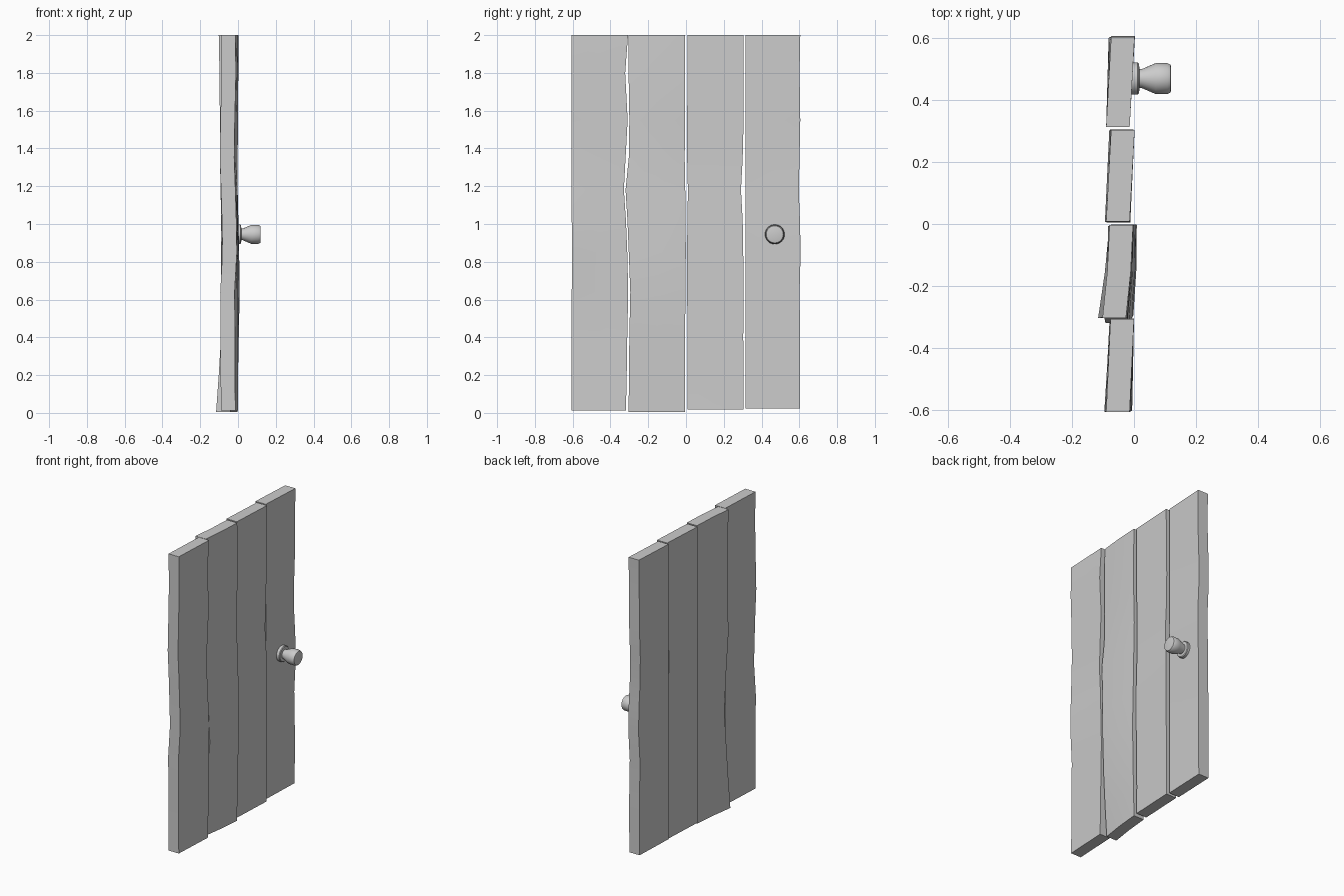
import bpy, bmesh, math

if "Cube" in bpy.data.objects:
    bpy.data.objects.remove(bpy.data.objects["Cube"])

Z = [0.0, 0.2, 0.4, 0.64, 0.85, 1.02, 1.18, 1.35, 1.55, 1.8, 2.0]
THICK = 0.076


def smooth(ob):
    bpy.ops.object.select_all(action='DESELECT')
    ob.select_set(True)
    bpy.context.view_layer.objects.active = ob
    bpy.ops.object.shade_smooth_by_angle(angle=math.radians(30))


def add_object(name, bm):
    bmesh.ops.recalc_face_normals(bm, faces=bm.faces)
    me = bpy.data.meshes.new(name)
    bm.to_mesh(me)
    bm.free()
    ob = bpy.data.objects.new(name, me)
    bpy.context.collection.objects.link(ob)
    smooth(ob)
    return ob


def plank(name, z0, y_left, y_right, dx_left, dx_right, bow=0.0):
    """Warped board: edge offsets are in thousandths, one per height level."""
    bm = bmesh.new()
    rings = []
    for i, z in enumerate(Z):
        z = z0 if i == 0 else z
        yl, yr = y_left[0] + y_left[1][i] / 1000, y_right[0] + y_right[1][i] / 1000
        xl, xr = -0.014 + dx_left[i] / 1000, 0.0 + dx_right[i] / 1000
        front = [(xl, yl), ((xl + xr) / 2 + bow, (yl + yr) / 2), (xr, yr)]
        ring = front + [(x - THICK, y) for x, y in reversed(front)]
        rings.append([bm.verts.new((x, y, z)) for x, y in ring])
    for a, b in zip(rings, rings[1:]):
        for k in range(6):
            m = (k + 1) % 6
            bm.faces.new((a[k], a[m], b[m], b[k]))
    for r in (rings[0], rings[-1]):
        bm.faces.new((r[0], r[1], r[4], r[5]))
        bm.faces.new((r[1], r[2], r[3], r[4]))
    return add_object(name, bm)


FLAT = [0] * 11
WAVE = [0, -2, -2, -4, 8, 5, 0, -6, -3, 3, 0]

# Four boards, from -y to +y
plank("plank_1", 0.012,
      (-0.605, [-2, -1, 0, 0, 2, 0, 0, -2, 0, -2, -2]),
      (-0.312, [-6, -2, 1, 6, 1, -6, -17, -8, 3, -10, 5]),
      WAVE, [0, 0, 0, 0, 0, -2, -4, -2, 0, 0, 0])
plank("plank_2", 0.004,
      (-0.302, [-2, 0, 2, 7, -1, -8, -18, -1, 2, -2, -2]),
      (-0.003, [-2, -2, -2, 0, 2, 1, -1, -4, -2, -1, -1]),
      [-26, -12, 0, 12, 8, 2, -2, -6, -6, -8, -12],
      [-4, 0, 4, 9, 6, 2, -2, -8, -2, 0, -3], 0.004)
plank("plank_3", 0.017,
      (0.008, [0, 0, 0, -2, -3, 0, 2, -2, -2, 0, 0]),
      (0.304, [0, 0, -1, 0, -1, -4, -13, -4, 1, 0, 0]),
      [0, -1, 0, 2, 2, 0, -2, -4, -2, 0, 0],
      [0, 0, 0, 2, 1, 0, -3, -4, -2, 0, 2])
plank("plank_4", 0.024,
      (0.314, FLAT),
      (0.604, [0, 0, 0, -3, 3, -1, -7, -3, 1, -3, 1]),
      FLAT, [-3, -2, -2, -4, 3, 2, -2, -6, -2, 2, 2])

# Turned knob with its round base plate, axis along x
SIDES = 32
profile = [(-0.015, 0.052), (0.012, 0.052), (0.016, 0.048), (0.018, 0.031),
           (0.026, 0.031), (0.07, 0.050), (0.108, 0.050), (0.118, 0.045),
           (0.12, 0.038)]
bm = bmesh.new()
rings = []
for x, r in profile:
    rings.append([bm.verts.new((x, 0.47 + r * math.cos(2 * math.pi * k / SIDES),
                                0.945 + r * math.sin(2 * math.pi * k / SIDES)))
                  for k in range(SIDES)])
for a, b in zip(rings, rings[1:]):
    for k in range(SIDES):
        m = (k + 1) % SIDES
        bm.faces.new((a[k], a[m], b[m], b[k]))
bm.faces.new(rings[0])
bm.faces.new(rings[-1])
add_object("door_knob", bm)
